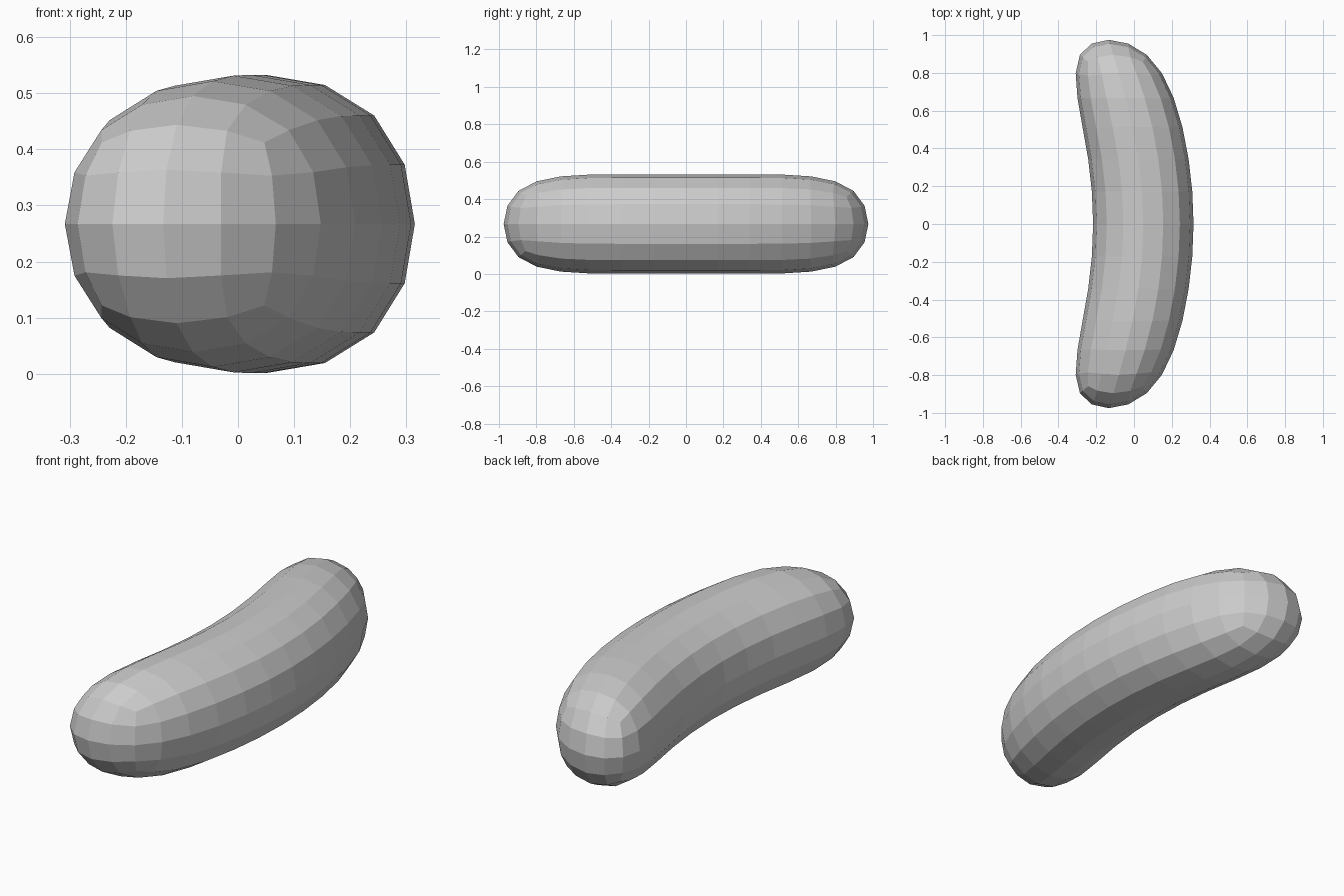
import bpy, bmesh

if "Cube" in bpy.data.objects:
    bpy.data.objects.remove(bpy.data.objects["Cube"])

# Curved sausage: square cage with three segments, rounded by subdivision
HALF = 0.29
MID_Z = 0.267
STATIONS = [(-1.03, -0.15), (-0.343, 0.058), (0.343, 0.058), (1.03, -0.15)]  # y, x centre
CORNERS = [(-1, -1), (1, -1), (1, 1), (-1, 1)]

bm = bmesh.new()
rings = [[bm.verts.new((cx + sx * HALF, y, MID_Z + sz * HALF)) for sx, sz in CORNERS]
         for y, cx in STATIONS]
for a, b in zip(rings, rings[1:]):
    for i in range(4):
        j = (i + 1) % 4
        bm.faces.new((a[i], a[j], b[j], b[i]))
bm.faces.new(rings[0])
bm.faces.new(rings[-1])
bmesh.ops.recalc_face_normals(bm, faces=bm.faces)

mesh = bpy.data.meshes.new("sausage")
bm.to_mesh(mesh)
bm.free()
sausage = bpy.data.objects.new("sausage", mesh)
bpy.context.collection.objects.link(sausage)

# Rounding, kept flat shaded
sub = sausage.modifiers.new("rounding", 'SUBSURF')
sub.levels = sub.render_levels = 2
